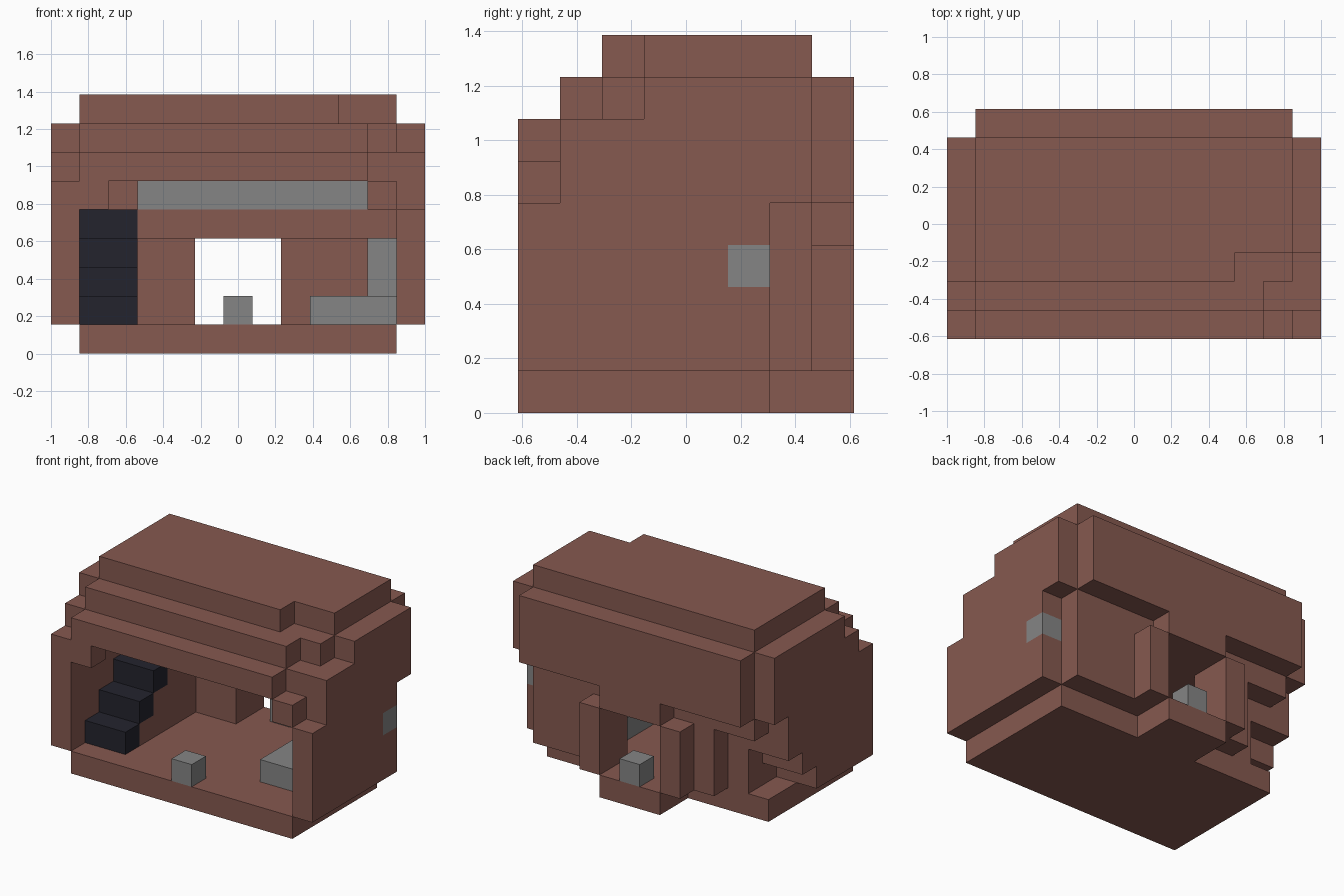
import bpy
import bmesh
from mathutils import Vector

default_cube = bpy.data.objects.get("Cube")
if default_cube:
    bpy.data.objects.remove(default_cube)

# The house sits on a block grid: 13 wide, 8 deep, 9 high
UNIT = 2 / 13
ORIGIN = Vector((-1, -4 * UNIT, 0))
AXES = [Vector(axis) for axis in ((1, 0, 0), (0, 1, 0), (0, 0, 1))]


def make_material(name, colour):
    material = bpy.data.materials.new(name)
    material.use_nodes = True
    material.diffuse_color = (*colour, 1)
    shader = material.node_tree.nodes["Principled BSDF"]
    shader.inputs["Base Color"].default_value = (*colour, 1)
    shader.inputs["Roughness"].default_value = 0.9
    return material


brown = make_material("brown_brick", (0.24, 0.10, 0.08))
grey = make_material("grey_stone", (0.235, 0.235, 0.235))
navy = make_material("dark_navy", (0.017, 0.017, 0.027))


def span(first, last):
    return range(first, last + 1)


def block(columns, rows, levels):
    """Set of grid cells; each argument is one index or a range."""
    as_range = lambda v: (v,) if isinstance(v, int) else v
    return {(i, j, k) for i in as_range(columns)
            for j in as_range(rows) for k in as_range(levels)}


def build(name, cells, material):
    """Mesh of the outer skin of a set of cells."""
    bm = bmesh.new()
    for cell in cells:
        centre = Vector(cell) + Vector((0.5, 0.5, 0.5))
        for index, axis in enumerate(AXES):
            u, v = AXES[index - 2] / 2, AXES[index - 1] / 2
            for side in (-1, 1):
                normal = axis * side
                neighbour = tuple(int(round(c)) for c in Vector(cell) + normal)
                if neighbour in cells:
                    continue
                middle = centre + normal / 2
                corners = [middle - u - v, middle + u - v, middle + u + v, middle - u + v]
                if side < 0:
                    corners.reverse()
                bm.faces.new([bm.verts.new(ORIGIN + c * UNIT) for c in corners])
    bmesh.ops.remove_doubles(bm, verts=bm.verts, dist=UNIT / 100)
    mesh = bpy.data.meshes.new(name)
    bm.to_mesh(mesh)
    bm.free()
    mesh.materials.append(material)
    obj = bpy.data.objects.new(name, mesh)
    bpy.context.scene.collection.objects.link(obj)
    return obj


inside = span(1, 11)
doorway = span(5, 7)
storeys = span(1, 3)

# Ground slab with a porch behind the back door
build("ground_floor", block(inside, span(0, 5), 0) | block(doorway, (6, 7), 0), brown)

# Gable wall on the stair side, its back edge stepping out under the stairs
stair_gable = block(0, span(0, 5), 4) | block(0, span(0, 6), 5)
stair_gable |= block(0, span(1, 6), 6) | block(0, span(2, 6), 7)
for level in storeys:
    stair_gable |= block(0, span(0, level + 2), level)
build("stair_side_wall", stair_gable, brown)

# Opposite gable wall with a grey block set in it
vent = block(12, 5, 3)
far_gable = block(12, span(0, 5), span(1, 4)) | block(12, span(1, 6), (5, 6))
far_gable |= block(12, span(3, 6), 7)
build("window_side_wall", far_gable - vent, brown)
build("wall_window", vent, grey)

# Back wall either side of the doorway
build("back_wall", block((3, 4), 6, storeys) | block(span(8, 11), 6, storeys), brown)

# Porch posts and lintel
for column, side in ((4, "right"), (8, "left")):
    build("porch_post_" + side, block(column, 7, storeys), brown)
build("porch_lintel", block(doorway, 7, 4), brown)

# Upper floor with the stairwell left open
build("upper_floor", block(span(3, 11), span(4, 6), 4) | block((1, 2), (5, 6), 4), brown)

# Stairs and the stepped masonry below them
steps, masonry = set(), set()
for level in span(1, 4):
    steps |= block((1, 2), level, level)
for level in storeys:
    masonry |= block(1, span(level + 1, level + 2), level)
    masonry |= block(2, span(level + 1, 5), level)
build("stairs", steps, navy)
build("stair_support", masonry, brown)

# Stepped roof: eave, middle course and flat top, with a broken front corner
eave = block(span(1, 10), 0, 6)
middle_course = block(span(1, 10), 1, 7)
top = block(inside, span(2, 6), 8) - block((10, 11), 2, 8)
build("roof_eave", eave, brown)
build("roof_middle_course", middle_course, brown)
build("roof_top", top, brown)

# Corner brackets climbing under the roof at both ends
brackets = block((1, 11), 0, 5) | block((1, 11), 1, 6) | block((1, 10, 11), 2, 7)
build("roof_brackets", brackets, brown)

# Overhanging upper back wall
build("upper_back_wall", block(inside, 7, span(5, 7)), brown)

# Grey fittings
build("upper_railing", block(span(3, 10), 4, 5), grey)
build("counter", block(span(9, 11), span(2, 5), 1), grey)
build("chimney_stack", block(11, 5, (2, 3)), grey)
build("front_step_block", block(6, 0, 1), grey)
build("porch_step_block", block(6, 7, 1), grey)
